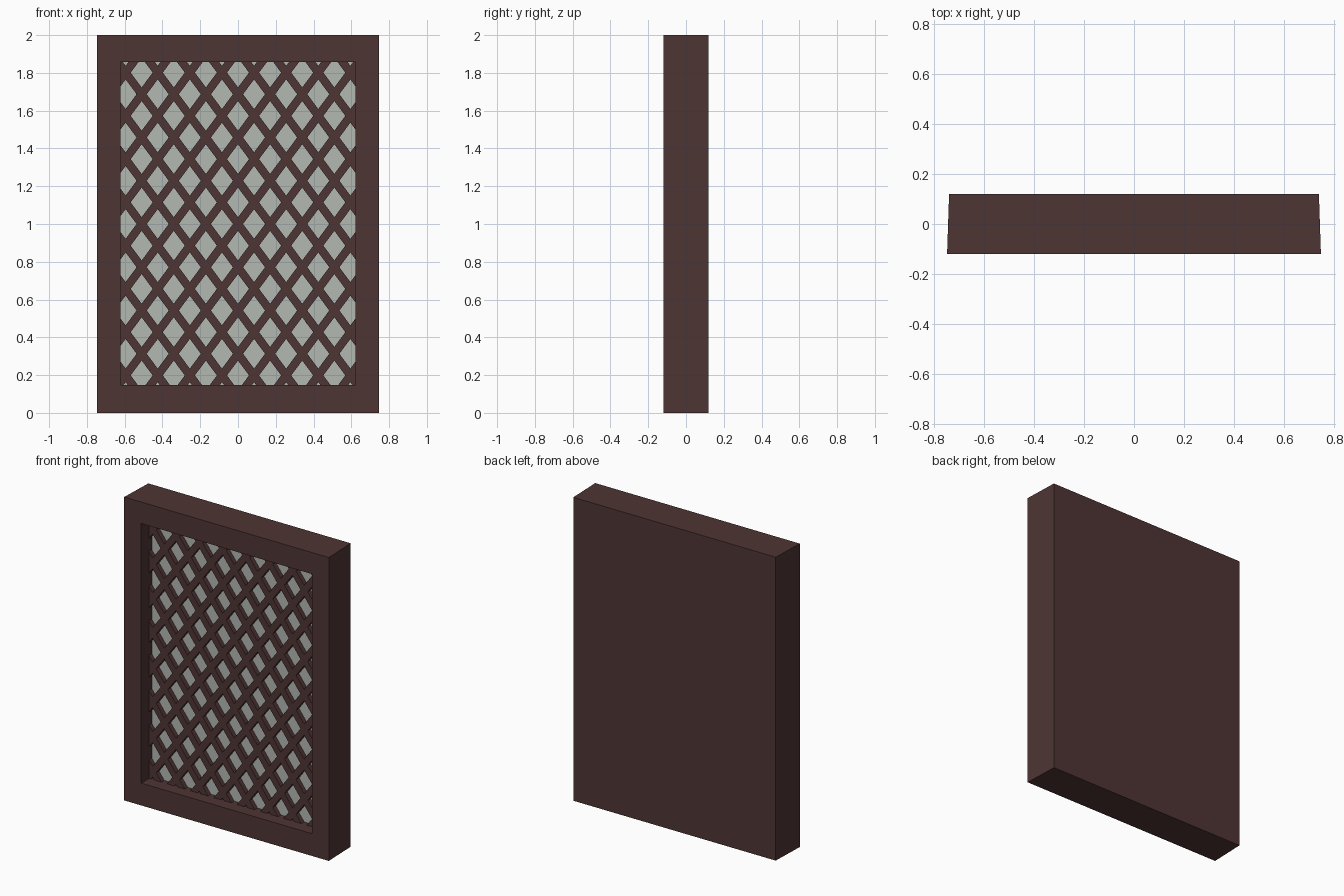
import bpy, bmesh, math
from mathutils import Vector, Matrix

if "Cube" in bpy.data.objects:
    bpy.data.objects.remove(bpy.data.objects["Cube"])


def material(name, color):
    m = bpy.data.materials.new(name)
    m.diffuse_color = (*color, 1)
    m.use_nodes = True
    m.node_tree.nodes["Principled BSDF"].inputs["Base Color"].default_value = m.diffuse_color
    return m


WOOD = material("dark_wood", (0.078, 0.035, 0.035))
GLASS = material("pale_glass", (0.45, 0.48, 0.45))

# Main dimensions
WF, WB, D, H = 0.746, 0.738, 0.12, 2.0      # front/back half width, half depth, height
IX, IZ0, IZ1 = 0.622, 0.147, 1.858          # opening
BAR_Y, PANE_Y = -0.04, -0.01                # lattice front, glass plane
PX, PZ, BAR_W = 0.17, 0.229, 0.043          # lattice pitch and bar width


def finish(bm, name, mat):
    me = bpy.data.meshes.new(name)
    bm.to_mesh(me)
    bm.free()
    me.materials.append(mat)
    ob = bpy.data.objects.new(name, me)
    bpy.context.collection.objects.link(ob)
    return ob


def rect(bm, hx, z0, z1, y):
    return [bm.verts.new(p) for p in
            ((-hx, y, z0), (hx, y, z0), (hx, y, z1), (-hx, y, z1))]


# Frame: loops from back, round the front, into the recess
bm = bmesh.new()
loops = [rect(bm, WB, 0, H, D), rect(bm, WF, 0, H, -D),
         rect(bm, IX, IZ0, IZ1, -D), rect(bm, IX, IZ0, IZ1, PANE_Y)]
bm.faces.new(loops[0])
for a, b in zip(loops, loops[1:]):
    for i in range(4):
        j = (i + 1) % 4
        bm.faces.new((a[i], a[j], b[j], b[i]))
bm.faces.new(loops[3]).material_index = 1      # glass at the recess floor
bmesh.ops.recalc_face_normals(bm, faces=bm.faces)
frame = finish(bm, "window_frame_and_glass", WOOD)
frame.data.materials.append(GLASS)

# Diagonal lattice bars, clipped to the opening
angle = math.atan2(PZ, PX)
mid_y = (BAR_Y + PANE_Y) / 2
for sign, name in ((1, "lattice_rising"), (-1, "lattice_falling")):
    bm = bmesh.new()
    for k in range(-7, 8):
        mat = (Matrix.Translation((0, mid_y, 1 + k * PZ))
               @ Matrix.Rotation(-sign * angle, 4, 'Y')
               @ Matrix.Diagonal((6, PANE_Y - BAR_Y, BAR_W, 1)))
        bmesh.ops.create_cube(bm, size=1, matrix=mat)
    for co, no in (((IX, 0, 0), (1, 0, 0)), ((-IX, 0, 0), (-1, 0, 0)),
                   ((0, 0, IZ1), (0, 0, 1)), ((0, 0, IZ0), (0, 0, -1))):
        bmesh.ops.bisect_plane(bm, geom=bm.verts[:] + bm.edges[:] + bm.faces[:],
                               plane_co=Vector(co), plane_no=Vector(no),
                               clear_outer=True)
    # drop the hidden rear faces lying on the glass
    rear = [f for f in bm.faces if f.calc_center_median().y > PANE_Y - 0.001]
    bmesh.ops.delete(bm, geom=rear, context='FACES')
    finish(bm, name, WOOD)
